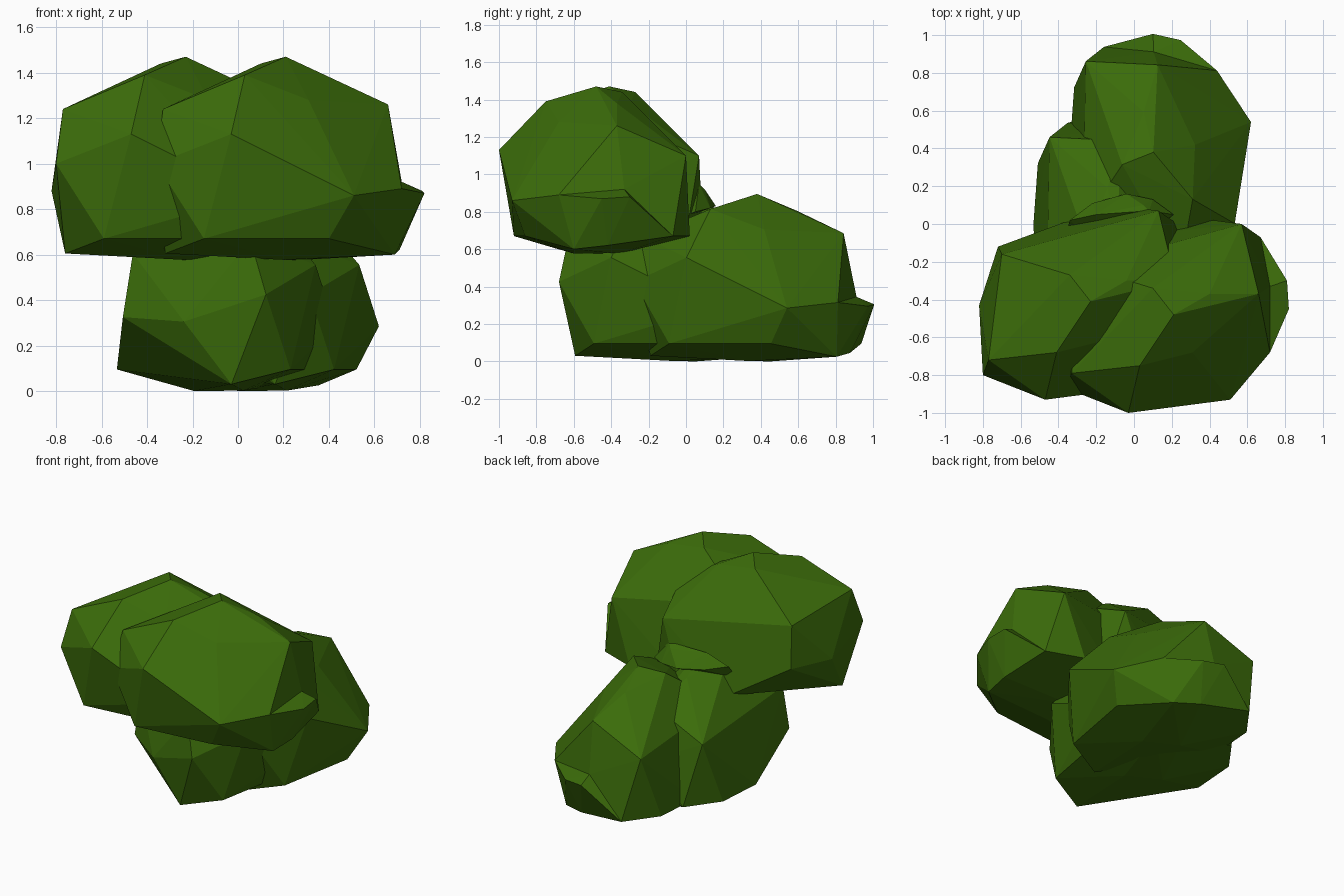
import bpy
import bmesh
import math
from mathutils import Matrix

default_cube = bpy.data.objects.get("Cube")
if default_cube:
    bpy.data.objects.remove(default_cube, do_unlink=True)

# One leaf green for the whole bush
leaf_green = bpy.data.materials.new("leaf green")
leaf_green.use_nodes = True
leaf_colour = (0.044, 0.15, 0.003, 1)
leaf_green.diffuse_color = leaf_colour
leaf_green.node_tree.nodes["Principled BSDF"].inputs["Base Color"].default_value = leaf_colour


def add_hull(bm, corners):
    """Wrap a faceted solid around a few corner points."""
    verts = [bm.verts.new(corner) for corner in corners]
    result = bmesh.ops.convex_hull(bm, input=verts)
    unused = [item for item in result["geom_interior"] if isinstance(item, bmesh.types.BMVert)]
    bmesh.ops.delete(bm, geom=unused, context="VERTS")


def make_mesh(name, hulls):
    bm = bmesh.new()
    for corners in hulls:
        add_hull(bm, corners)
    bmesh.ops.recalc_face_normals(bm, faces=bm.faces[:])
    mesh = bpy.data.meshes.new(name)
    bm.to_mesh(mesh)
    bm.free()
    mesh.materials.append(leaf_green)
    return mesh


def place(name, mesh, matrix):
    part = bpy.data.objects.new(name, mesh)
    bpy.context.collection.objects.link(part)
    part.matrix_world = matrix


# Corners of a foliage lobe, ring by ring
top_ring = [(.03, -.75, 1.39), (.21, -.48, 1.47), (.4, -.37, 1.38),
            (.1, -.34, 1.44), (.66, -.37, 1.26), (.21, -.18, 1.2),
            (-.26, -.23, 1.18), (-.33, -.79, 1.24)]
front_ring = [(-.03, -1, 1.13), (.31, -.68, 1.28), (.51, -.93, .86),
              (-.36, -.87, 1), (-.38, -.5, .88)]
back_ring = [(.57, 0, 1.1), (-.28, -.19, .9), (.42, .02, .67), (.1, -.05, .67)]
base_ring = [(.4, -.86, .67), (-.15, -.92, .67), (-.32, -.7, .605),
             (.2, -.6, .577), (.25, -.36, .575)]
side_edge = [(.72, -.68, .89), (.72, -.33, .92), (.69, -.6, .6),
             (.71, -.42, .62), (.67, -.07, .67)]
side_tip = [(.82, -.45, .87), (.81, -.3, .88), (.5, -.4, .7)]

crown = top_ring + front_ring + back_ring + base_ring + side_edge
lobe = make_mesh("foliage_lobe", [crown, side_edge + side_tip])

# Two overlapping lobes per clump; the lower clump is turned and dropped
lobe_step = Matrix.Translation((-.44, .07, 0))
lower_turn = Matrix.Translation((-.417, .315, -.575)) @ Matrix.Rotation(math.radians(73.5), 4, "Z")
for level, clump in (("upper", Matrix.Identity(4)), ("lower", lower_turn)):
    place(level + "_main_lobe", lobe, clump)
    place(level + "_side_lobe", lobe, clump @ lobe_step)

# Small tuft filling the gap behind the upper clump
tuft_corners = [(-.34, .02, .87), (-.36, -.05, .77), (-.2, .05, .94),
                (.08, .07, .95), (.05, .1, .92), (-.22, .11, .85),
                (-.04, .16, .83), (.1, .13, .82), (.21, .05, .8), (-.1, -.2, .7)]
place("small_tuft", make_mesh("small_tuft", [tuft_corners]), Matrix.Identity(4))
